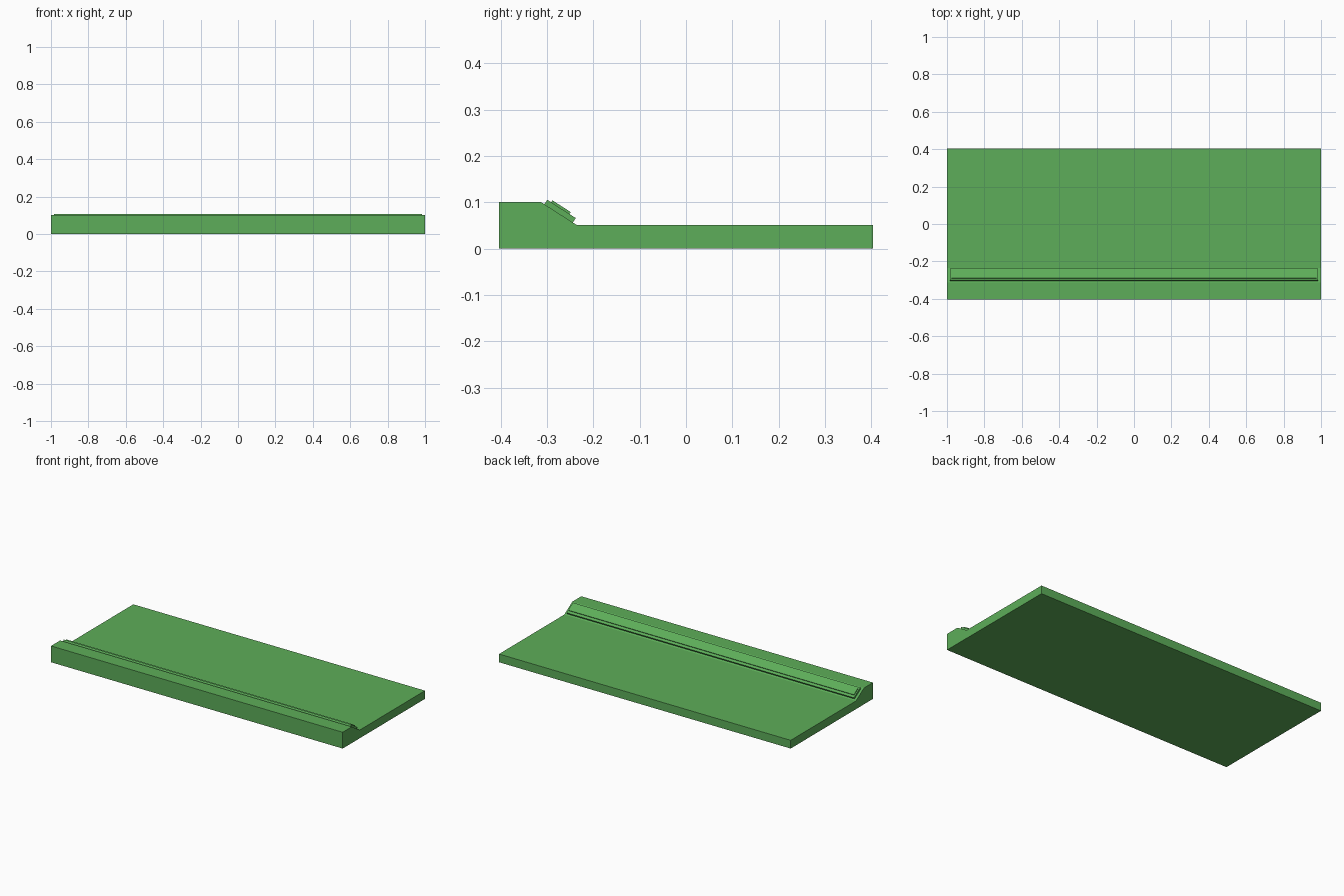
import bpy, bmesh

if "Cube" in bpy.data.objects:
    bpy.data.objects.remove(bpy.data.objects["Cube"])

green = bpy.data.materials.new("green")
green.diffuse_color = (0.11, 0.42, 0.10, 1)
green.use_nodes = True
green.node_tree.nodes["Principled BSDF"].inputs["Base Color"].default_value = green.diffuse_color


def extrude_x(name, profile, half):
    """Extrude a (y, z) profile symmetrically along x."""
    bm = bmesh.new()
    face = bm.faces.new([bm.verts.new((-half, y, z)) for y, z in profile])
    out = bmesh.ops.extrude_face_region(bm, geom=[face])
    verts = [v for v in out["geom"] if isinstance(v, bmesh.types.BMVert)]
    bmesh.ops.translate(bm, verts=verts, vec=(2 * half, 0, 0))
    bmesh.ops.recalc_face_normals(bm, faces=bm.faces)
    mesh = bpy.data.meshes.new(name)
    bm.to_mesh(mesh)
    bm.free()
    mesh.materials.append(green)
    obj = bpy.data.objects.new(name, mesh)
    bpy.context.collection.objects.link(obj)
    return obj


# Slope running from the raised front lip down to the flat deck
TOP, FOOT = (-0.314, 0.101), (-0.236, 0.051)
dy, dz = FOOT[0] - TOP[0], FOOT[1] - TOP[1]
length = (dy * dy + dz * dz) ** 0.5
dy, dz = dy / length, dz / length


def on_slope(s, n):
    """Point at distance s down the slope and n above it."""
    return TOP[0] + s * dy - n * dz, TOP[1] + s * dz + n * dy


def slope_strip(name, s0, s1, n0, n1, half):
    corners = [(s0, n0), (s1, n0), (s1, n1), (s0, n1)]
    return extrude_x(name, [on_slope(s, n) for s, n in corners], half)


# Tray body with raised lip
extrude_x("base_tray", [(-0.403, 0), (0.403, 0), (0.403, 0.051), FOOT, TOP, (-0.403, 0.101)], 1.0)

# Stacked strips lying on the slope
slope_strip("strip_mount", 0.010, 0.083, -0.003, 0.0115, 0.985)
slope_strip("strip_panel", 0.020, 0.067, 0.008, 0.0165, 0.977)
